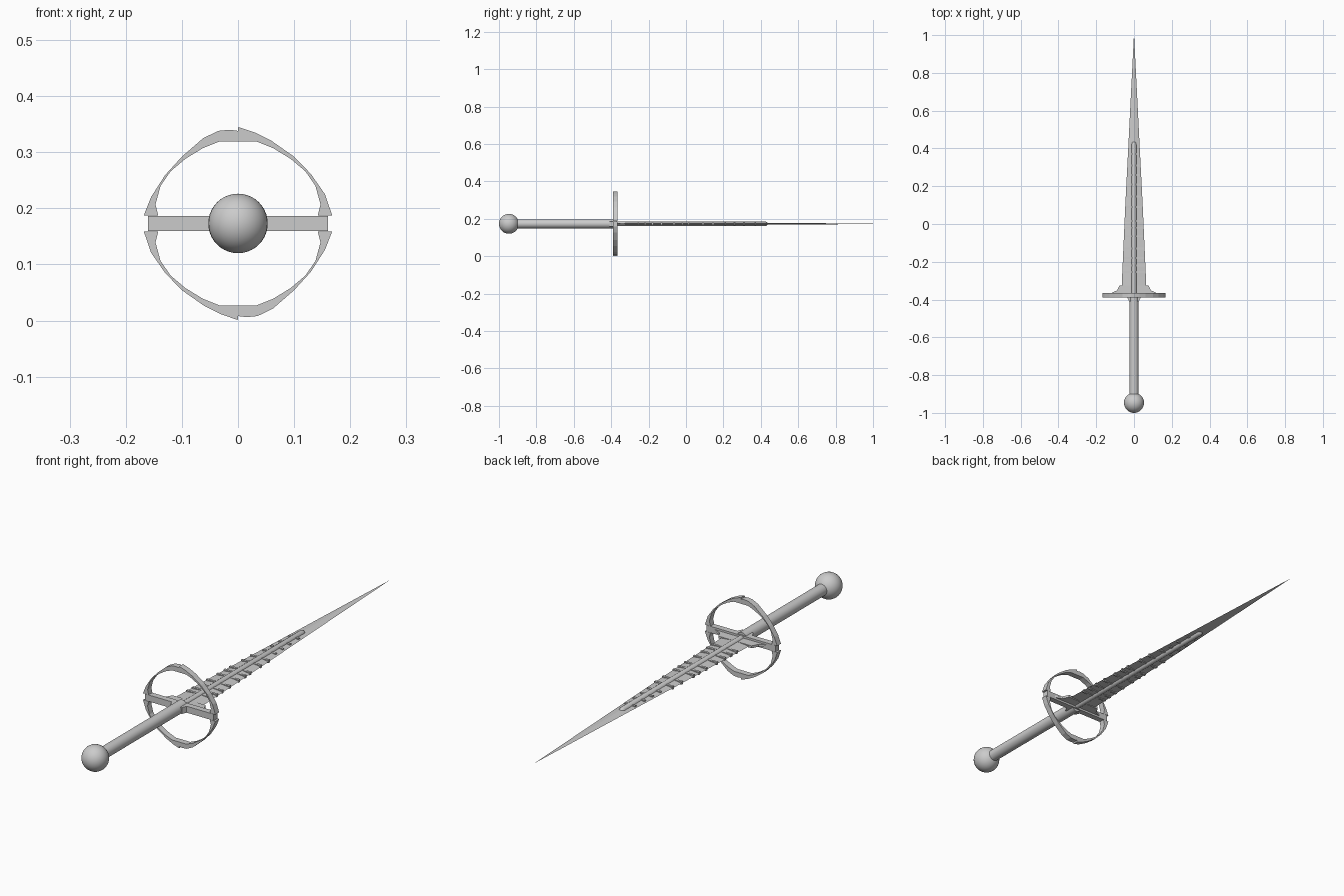
import bpy, bmesh, math
from mathutils import Vector, Matrix

if "Cube" in bpy.data.objects:
    bpy.data.objects.remove(bpy.data.objects["Cube"])

ZC = 0.173  # height of the sword axis


def finish(bm, name, smooth=False):
    bmesh.ops.recalc_face_normals(bm, faces=bm.faces)
    me = bpy.data.meshes.new(name)
    bm.to_mesh(me)
    bm.free()
    ob = bpy.data.objects.new(name, me)
    bpy.context.collection.objects.link(ob)
    ob.location.z = ZC
    if smooth:
        bpy.ops.object.select_all(action='DESELECT')
        ob.select_set(True)
        bpy.context.view_layer.objects.active = ob
        bpy.ops.object.shade_smooth_by_angle(angle=math.radians(40))
    return ob


def prism(bm, pts, offset):
    """Extrude a closed outline of 3D points by an offset vector."""
    face = bm.faces.new([bm.verts.new(p) for p in pts])
    res = bmesh.ops.extrude_face_region(bm, geom=[face], use_keep_orig=True)
    verts = [g for g in res["geom"] if isinstance(g, bmesh.types.BMVert)]
    bmesh.ops.translate(bm, verts=verts, vec=Vector(offset))


def lathe(name, profile, seg=32):
    """Spin (radius, y) points around the sword axis."""
    bm = bmesh.new()
    vs = [bm.verts.new((r, y, 0)) for r, y in profile]
    es = [bm.edges.new(p) for p in zip(vs, vs[1:])]
    bmesh.ops.spin(bm, geom=vs + es, cent=(0, 0, 0), axis=(0, 1, 0),
                   angle=math.tau, steps=seg, use_duplicate=False)
    bmesh.ops.remove_doubles(bm, verts=bm.verts, dist=1e-5)
    return finish(bm, name, True)


# Pommel ball
bm = bmesh.new()
bmesh.ops.create_uvsphere(bm, u_segments=32, v_segments=20, radius=0.053,
                          matrix=Matrix.Translation((0, -0.947, 0)))
finish(bm, "pommel", True)

# Grip, and the rounded rod that stiffens the blade
lathe("grip", [(0, -0.91), (0.024, -0.91), (0.024, -0.37), (0, -0.37)])
lathe("blade_rod", [(0, -0.38), (0.013, -0.38), (0.013, 0.42),
                    (0.011, 0.429), (0.006, 0.435), (0, 0.437)], 16)

# Ring guard: one upper arch, repeated by a half turn
outer = [(-0.168, 0.014), (-0.155, 0.047), (-0.13, 0.086), (-0.10, 0.119),
         (-0.062, 0.152), (-0.035, 0.165), (-0.015, 0.167), (0, 0.165),
         (0.0005, 0.172), (0.03, 0.162), (0.06, 0.147), (0.10, 0.119),
         (0.13, 0.088), (0.155, 0.052), (0.168, 0.014)]
inner = [(0.142, 0.014), (0.147, 0.034), (0.138, 0.067), (0.12, 0.093),
         (0.094, 0.115), (0.063, 0.134), (0.033, 0.146)]
inner += [(-x, z) for x, z in reversed(inner)]
bm = bmesh.new()
for s in (1, -1):
    prism(bm, [(s * x, -0.39, s * z) for x, z in outer + inner], (0, 0.025, 0))
finish(bm, "ring_guard")

# Cross bar with its flare up into the blade and a small collar at the grip
half = [(0.035, -0.39), (0.16, -0.39), (0.16, -0.365), (0.12, -0.365),
        (0.09, -0.352), (0.077, -0.325)]
left = [(-x, y) for x, y in reversed(half)]
bm = bmesh.new()
prism(bm, [(x, y, -0.0135) for x, y in
           [(0.026, -0.41)] + half[:4] + left[2:] + [(-0.026, -0.41)]],
      (0, 0, 0.027))
prism(bm, [(x, y, -0.005) for x, y in half[3:] + left[:3]], (0, 0, 0.01))
finish(bm, "cross_bar")

# Blade: thin tapered diamond section
stations = [(-0.37, 0.066, 0.006), (-0.28, 0.063, 0.006), (0.1, 0.046, 0.006),
            (0.44, 0.0285, 0.005), (0.75, 0.013, 0.003), (1.0, 0.0004, 0.0004)]
bm = bmesh.new()
rings = []
for y, w, t in stations:
    rings.append([bm.verts.new(p) for p in
                  ((w, y, 0), (0, y, t), (-w, y, 0), (0, y, -t))])
for a, b in zip(rings, rings[1:]):
    for i in range(4):
        j = (i + 1) % 4
        bm.faces.new((a[i], a[j], b[j], b[i]))
bm.faces.new(rings[0])
bm.faces.new(rings[-1])
finish(bm, "blade")

# Raised cross ridges on both sides of the rod
bm = bmesh.new()
for y in (-0.255, -0.22, -0.18, -0.13, -0.065, -0.02, 0.015, 0.09, 0.145,
          0.21, 0.26, 0.31, 0.37):
    w = 0.05 * (1 - y) / 1.28 + 0.01 * (y < 0.2)
    for s in (1, -1):
        prism(bm, [(s * 0.011, y - 0.005, -0.006), (s * w, y - 0.005, -0.006),
                   (s * w, y + 0.005, -0.006), (s * 0.011, y + 0.005, -0.006)],
              (0, 0, 0.012))
finish(bm, "blade_ridges")
